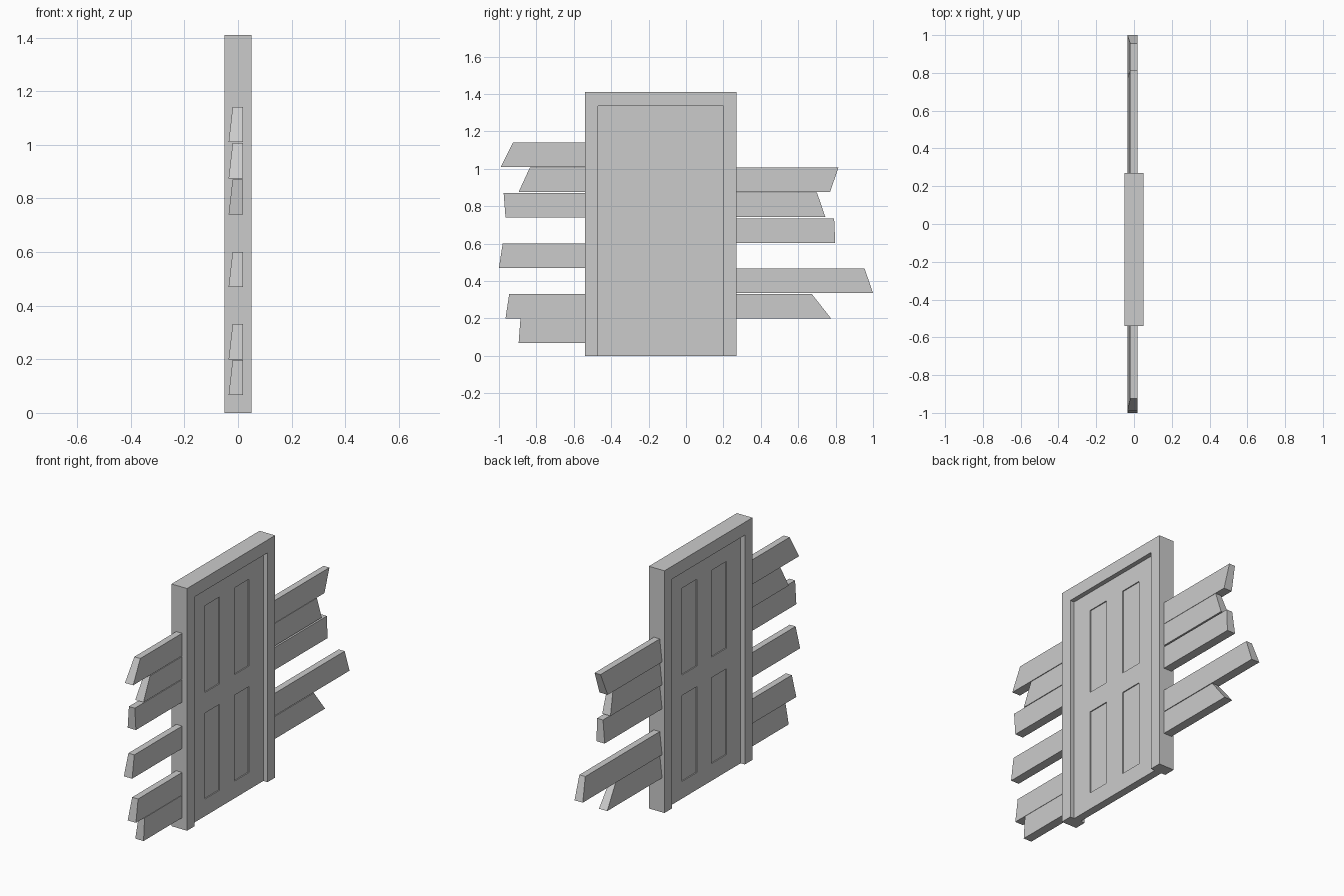
import bpy, bmesh
from mathutils import Vector

if "Cube" in bpy.data.objects:
    bpy.data.objects.remove(bpy.data.objects["Cube"])


def finish(bm, name):
    bmesh.ops.recalc_face_normals(bm, faces=bm.faces)
    mesh = bpy.data.meshes.new(name)
    bm.to_mesh(mesh)
    bm.free()
    obj = bpy.data.objects.new(name, mesh)
    bpy.context.collection.objects.link(obj)
    return obj


def bridge(name, loop_a, loop_b):
    """Closed solid between two matching outlines."""
    bm = bmesh.new()
    a = [bm.verts.new(p) for p in loop_a]
    b = [bm.verts.new(p) for p in loop_b]
    bm.faces.new(a)
    bm.faces.new(b[::-1])
    for i in range(len(a)):
        j = (i + 1) % len(a)
        bm.faces.new((a[i], b[i], b[j], a[j]))
    return finish(bm, name)


# Door frame: U-shaped outline through the wall thickness
Y0, Y1, TOP = -0.54, 0.27, 1.41
IN0, IN1, IN_TOP = -0.47, 0.20, 1.335
outline = [(Y0, 0), (Y0, TOP), (Y1, TOP), (Y1, 0),
           (IN1, 0), (IN1, IN_TOP), (IN0, IN_TOP), (IN0, 0)]
bridge("door_frame", [(-0.05, y, z) for y, z in outline],
       [(0.05, y, z) for y, z in outline])

# Door leaf: slab with four sunk panels on each side
bm = bmesh.new()
bmesh.ops.create_cube(bm, size=1)
for v in bm.verts:
    v.co = (0.023 if v.co.x > 0 else -0.023,
            IN1 if v.co.y > 0 else IN0,
            IN_TOP if v.co.z > 0 else 0)
cols = [(-0.338, -0.203), (-0.067, 0.068)]
rows = [(0.10, 0.60), (0.72, 1.225)]
cuts = [((0, y, 0), (0, 1, 0)) for c in cols for y in c]
cuts += [((0, 0, z), (0, 0, 1)) for r in rows for z in r]
for co, no in cuts:
    geom = bm.verts[:] + bm.edges[:] + bm.faces[:]
    bmesh.ops.bisect_plane(bm, geom=geom, dist=1e-5, plane_co=co, plane_no=no)
bm.normal_update()


def is_panel(face):
    c = face.calc_center_median()
    return (abs(face.normal.x) > 0.9
            and any(a < c.y < b for a, b in cols)
            and any(a < c.z < b for a, b in rows))


panels = [f for f in bm.faces if is_panel(f)]
sunk = bmesh.ops.extrude_discrete_faces(bm, faces=panels)["faces"]
for f in sunk:
    step = Vector((-0.006 if f.calc_center_median().x > 0 else 0.006, 0, 0))
    bmesh.ops.translate(bm, vec=step, verts=f.verts[:])
finish(bm, "door_leaf")

# Broken siding boards: (bottom z, end y at the bottom, end y at the top)
boards = [
    (1.01, -0.99, -0.925), (0.875, -0.895, -0.835), (0.74, -0.965, -0.975),
    (0.47, -1.0, -0.98), (0.20, -0.965, -0.945), (0.067, -0.895, -0.885),
    (0.875, 0.77, 0.815), (0.742, 0.745, 0.70), (0.602, 0.798, 0.792),
    (0.335, 1.0, 0.955), (0.20, 0.775, 0.672),
]
H = 0.131
for z, low, high in boards:
    root = Y0 + 0.01 if low < 0 else Y1 - 0.01
    section = [(-0.035, z), (0.018, z), (0.018, z + H), (-0.02, z + H)]
    bridge("siding_board", [(x, root, h) for x, h in section],
           [(x, low if h == z else high, h) for x, h in section])
